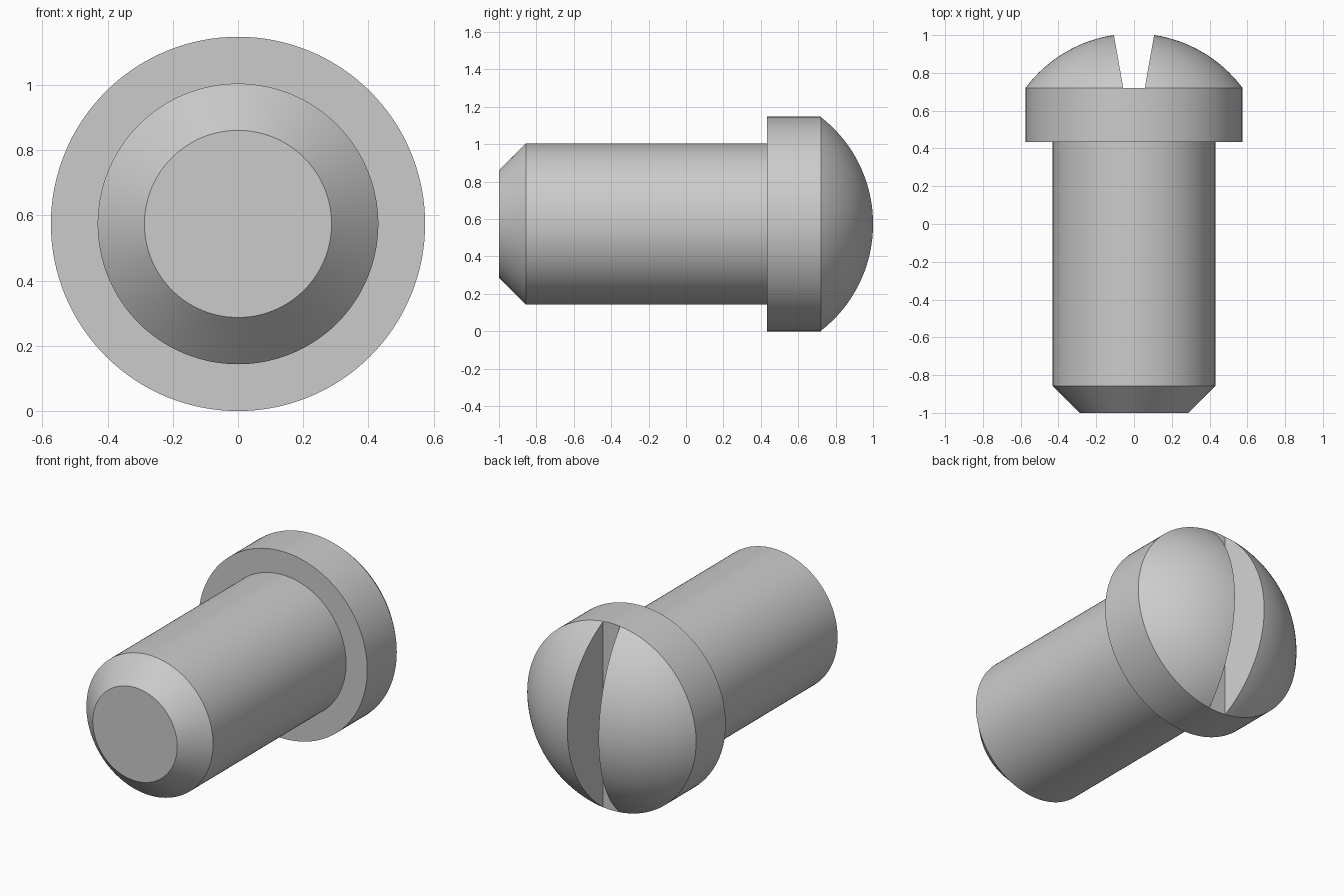
import bpy, bmesh, math

cube = bpy.data.objects.get("Cube")
if cube:
    bpy.data.objects.remove(cube)

U = 0.14344          # one design unit
R_HEAD = 4 * U       # head radius, also the axis height
RIM = 12 * U - 1     # y where the dome meets the collar
SEGMENTS = 128

steel = bpy.data.materials.new("grey_steel")
steel.use_nodes = True
color = (0.6, 0.6, 0.6, 1)
steel.diffuse_color = color
steel.node_tree.nodes["Principled BSDF"].inputs["Base Color"].default_value = color


def make_object(name, bm):
    bmesh.ops.recalc_face_normals(bm, faces=bm.faces)
    mesh = bpy.data.meshes.new(name)
    bm.to_mesh(mesh)
    bm.free()
    mesh.materials.append(steel)
    obj = bpy.data.objects.new(name, mesh)
    bpy.context.collection.objects.link(obj)
    return obj


def lathe(name, profile):
    """Revolve (radius, y) points about the pin's axis; radius 0 closes an end."""
    bm = bmesh.new()
    rings = []
    for r, y in profile:
        count = SEGMENTS if r > 0 else 1
        angles = [math.tau * i / SEGMENTS for i in range(count)]
        rings.append([bm.verts.new((r * math.sin(a), y, R_HEAD + r * math.cos(a)))
                      for a in angles])
    bm.faces.new(rings[0])
    for a, b in zip(rings, rings[1:]):
        for i in range(SEGMENTS):
            j = (i + 1) % SEGMENTS
            if len(b) == 1:
                bm.faces.new((a[i], a[j], b[0]))
            else:
                bm.faces.new((a[i], a[j], b[j], b[i]))
    return make_object(name, bm)


# Chamfered shank, collar and spherical dome in one profile
profile = [(2 * U, -1), (3 * U, U - 1), (3 * U, 10 * U - 1),
           (R_HEAD, 10 * U - 1), (R_HEAD, RIM)]
rim_angle = math.asin(4 / 5)
STEPS = 24
for i in range(1, STEPS):
    a = rim_angle * (1 - i / STEPS)
    profile.append((5 * U * math.sin(a), (9 + 5 * math.cos(a)) * U - 1))
profile.append((0, 14 * U - 1))
screw = lathe("slotted_screw", profile)

# Tapered slot cutter, its floor level with the dome's base
bm = bmesh.new()
slope = math.tan(math.radians(10))
depth = 3 * U
half_floor = 0.4 * U
half_top = half_floor + depth * slope
section = [(-half_floor, RIM), (half_floor, RIM),
           (half_top, RIM + depth), (-half_top, RIM + depth)]
face = bm.faces.new([bm.verts.new((x, y, -0.2)) for x, y in section])
side = bmesh.ops.extrude_face_region(bm, geom=[face])["geom"]
bmesh.ops.translate(bm, vec=(0, 0, 2 * R_HEAD + 0.4),
                    verts=[v for v in side if isinstance(v, bmesh.types.BMVert)])
cutter = make_object("slot_cutter", bm)

cut = screw.modifiers.new("slot", 'BOOLEAN')
cut.operation = 'DIFFERENCE'
cut.solver = 'EXACT'
cut.object = cutter

# Apply the cut, drop the cutter, then shade with crisp edges
bpy.ops.object.select_all(action='DESELECT')
screw.select_set(True)
bpy.context.view_layer.objects.active = screw
bpy.ops.object.modifier_apply(modifier=cut.name)
bpy.data.objects.remove(cutter)
bpy.ops.object.shade_smooth_by_angle(angle=math.radians(25))
